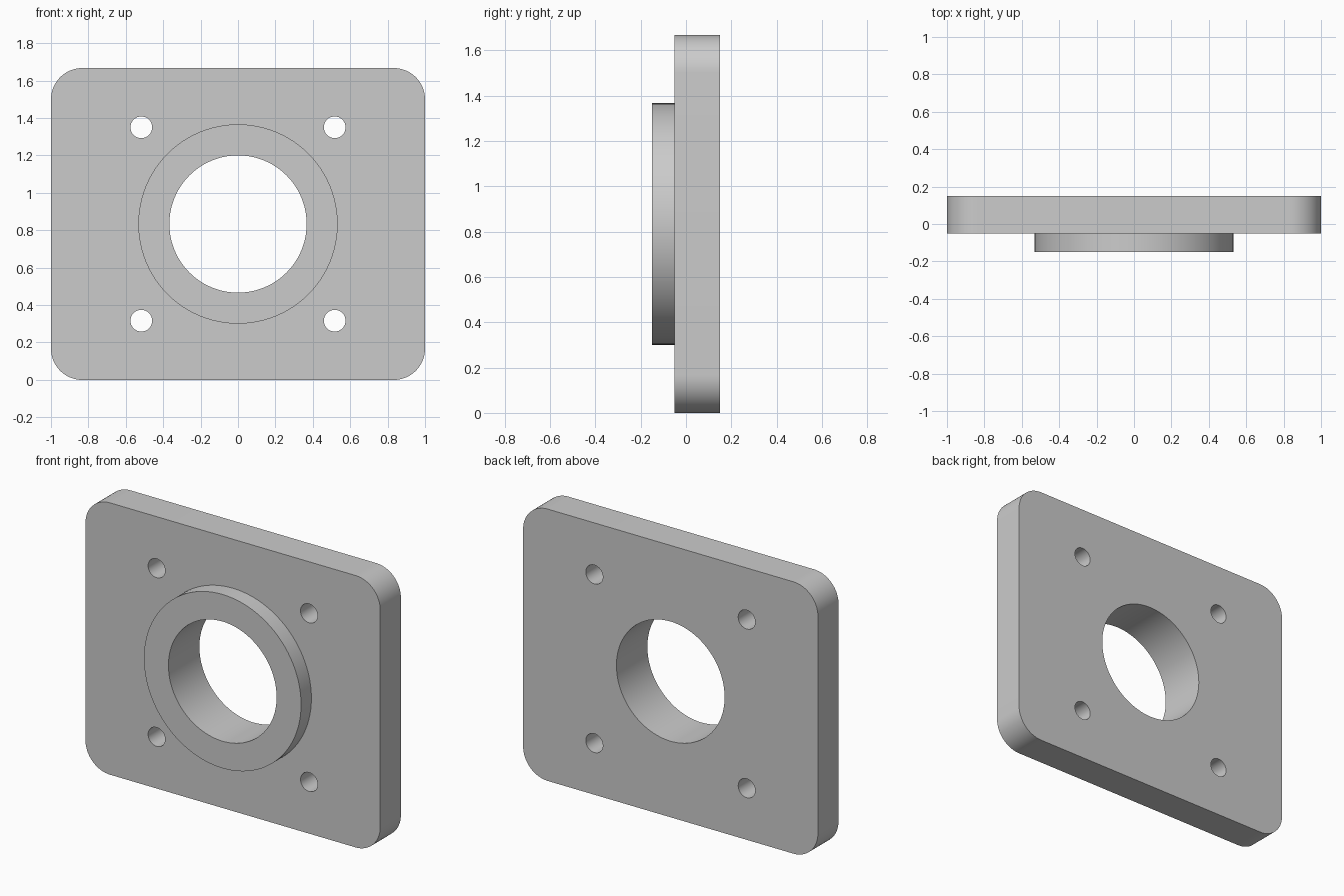
import bpy, bmesh, math

if "Cube" in bpy.data.objects:
    bpy.data.objects.remove(bpy.data.objects["Cube"])

HEIGHT = 1.667
CZ = HEIGHT / 2
BACK, FACE, BOSS = 0.15, -0.05, -0.15      # y of back, plate front, boss front


def arc(cx, cz, r, start, sweep, n):
    """n points along an arc in the x-z plane."""
    return [(cx + r * math.cos(start + sweep * i / n),
             cz + r * math.sin(start + sweep * i / n)) for i in range(n + 1)]


def circle(cx, cz, r, n):
    return arc(cx, cz, r, 0, 2 * math.pi, n)[:-1]


def rounded_rect(w, h, r, n=16):
    pts = []
    for k, (sx, sz) in enumerate([(1, 1), (-1, 1), (-1, -1), (1, -1)]):
        pts += arc(sx * (w / 2 - r), CZ + sz * (h / 2 - r), r, k * math.pi / 2, math.pi / 2, n)
    return pts


def ring(bm, pts, y):
    """Closed edge loop; returns its vertices and edges."""
    vs = [bm.verts.new((x, y, z)) for x, z in pts]
    return vs, [bm.edges.new((vs[i - 1], vs[i])) for i in range(len(vs))]


def flat_face(bm, loops, y):
    """Flat area bounded by the first loop, with the others as holes."""
    edges = [e for pts in loops for e in ring(bm, pts, y)[1]]
    bmesh.ops.triangle_fill(bm, use_beauty=True, edges=edges, normal=(0, -1, 0))


def wall(bm, pts, y0, y1):
    a, b = ring(bm, pts, y0)[0], ring(bm, pts, y1)[0]
    for i in range(len(a)):
        bm.faces.new((a[i - 1], a[i], b[i], b[i - 1]))


# Profiles
outline = rounded_rect(2.0, HEIGHT, 0.167)
boss = circle(0, CZ, 0.533, 96)
bore = circle(0, CZ, 0.367, 96)
bolts = [circle(sx * 0.517, CZ + sz * 0.517, 0.058, 32) for sx in (-1, 1) for sz in (-1, 1)]

bm = bmesh.new()

# Plate faces and rim
flat_face(bm, [outline, bore] + bolts, BACK)
flat_face(bm, [outline, boss] + bolts, FACE)
wall(bm, outline, FACE, BACK)

# Raised boss ring and through bore
wall(bm, boss, BOSS, FACE)
for i in range(len(boss)):
    quad = [boss[i - 1], boss[i], bore[i], bore[i - 1]]
    bm.faces.new([bm.verts.new((x, BOSS, z)) for x, z in quad])
wall(bm, bore, BOSS, BACK)

# Bolt holes
for hole in bolts:
    wall(bm, hole, FACE, BACK)

# Join into one closed solid
bmesh.ops.remove_doubles(bm, verts=bm.verts[:], dist=1e-5)
bmesh.ops.recalc_face_normals(bm, faces=bm.faces[:])
mesh = bpy.data.meshes.new("flange_plate")
bm.to_mesh(mesh)
bm.free()

plate = bpy.data.objects.new("flange_plate", mesh)
bpy.context.collection.objects.link(plate)
bpy.context.view_layer.objects.active = plate
plate.select_set(True)
bpy.ops.object.shade_smooth_by_angle(angle=math.radians(30))
